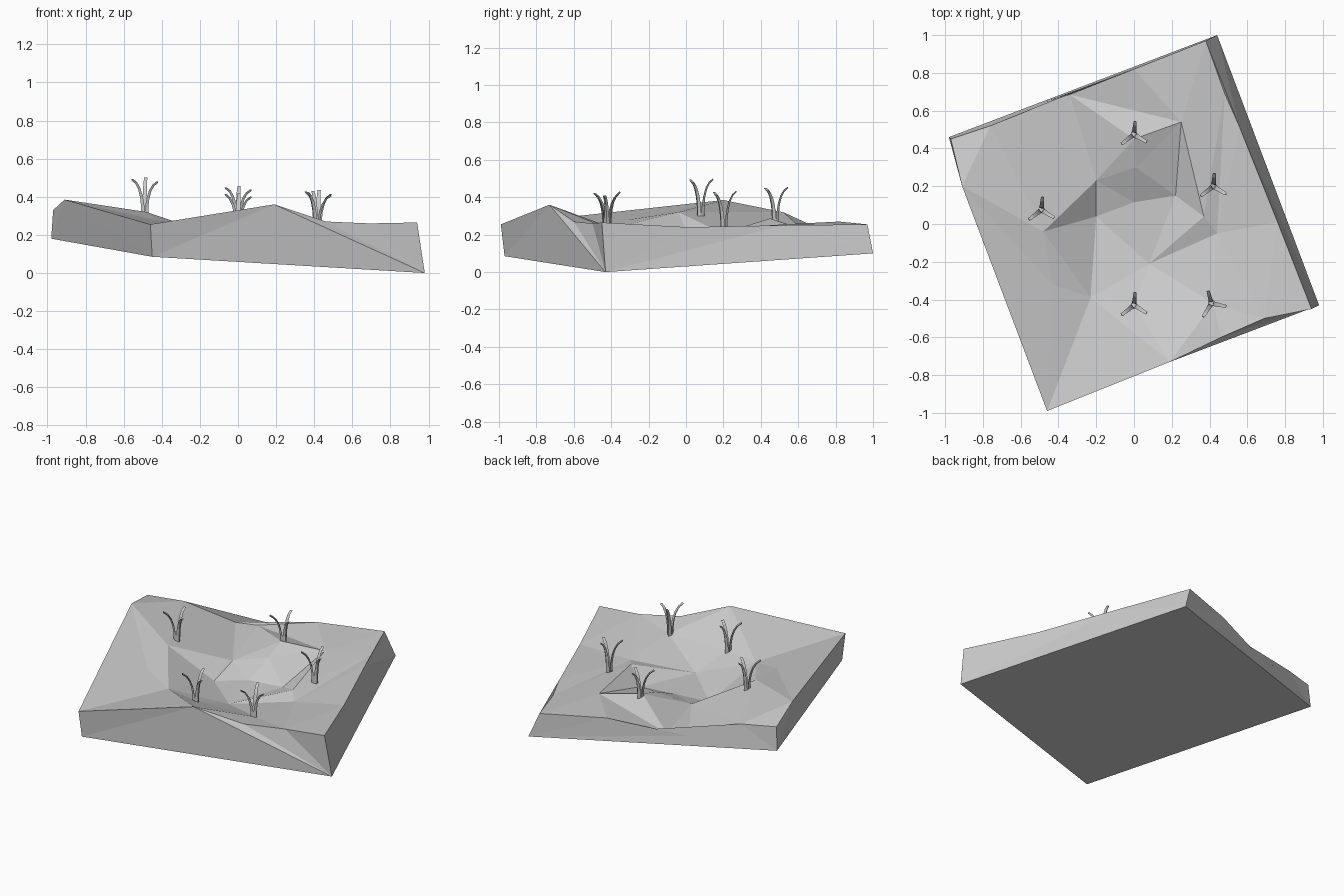
import bpy, bmesh, math
from mathutils import Vector
from mathutils.geometry import delaunay_2d_cdt

cube = bpy.data.objects.get("Cube")
if cube:
    bpy.data.objects.remove(cube, do_unlink=True)

# One plain grey for everything
grey = bpy.data.materials.new("light grey")
grey.use_nodes = True
grey.diffuse_color = (.6, .6, .6, 1)
grey.node_tree.nodes["Principled BSDF"].inputs["Base Color"].default_value = grey.diffuse_color


def finish(bm, name):
    bmesh.ops.recalc_face_normals(bm, faces=bm.faces)
    mesh = bpy.data.meshes.new(name)
    bm.to_mesh(mesh)
    bm.free()
    mesh.materials.append(grey)
    obj = bpy.data.objects.new(name, mesh)
    bpy.context.collection.objects.link(obj)
    return obj


# Underside corners and the uneven rim above them, counter-clockwise
base = [(-.45, -.97, .085), (.98, -.43, 0), (.44, 1, .1), (-.98, .46, .18)]
rim_sides = [
    [(-.46, -.99, .255), (.19, -.73, .36), (.46, -.6, .27), (.69, -.5, .26)],
    [(.94, -.45, .265), (.76, .01, .24), (.56, .51, .25)],
    [(.38, .97, .255), (0, .82, .27), (-.47, .645, .21), (-.76, .52, .32)],
    [(-.97, .45, .33), (-.91, .2, .385)],
]

# Named ground points inside the rim
points = {
    "shelf_top": (-.48, -.04, .32), "shelf_mid": (-.43, -.32, .278),
    "shelf_low": (-.23, -.39, .235),
    "pit_west": (-.2, .04, .13), "pit_north": (0, .115, .158),
    "pit_south": (.08, -.21, .15), "pit_east": (.22, .15, .16),
    "lip_east": (.37, .04, .225), "lip_north": (.25, .54, .256),
    "lip_back": (-.34, .685, .21),
    "mound_top": (0, .45, .287), "mound_foot": (.01, .3, .24),
    "slope_west": (-.2, .23, .19),
    "gully_front": (.44, -.05, .2), "gully_back": (.48, .69, .236),
    "flat_front": (.42, -.42, .236), "dip_front": (0, -.43, .23),
}
creases = [
    "shelf_top shelf_mid shelf_low shelf_top",
    "pit_west pit_north pit_south pit_west",
    "pit_north pit_east pit_south lip_east pit_east lip_north lip_east",
    "lip_back lip_north", "gully_front gully_back",
    "mound_top mound_foot slope_west", "mound_foot lip_north",
    "mound_foot pit_east",
]

# Ground block: triangulated top
rim = [p for side in rim_sides for p in side]
names = [None] * len(rim) + list(points)
coords = [Vector(p) for p in rim + list(points.values())]
edges = [(i, (i + 1) % len(rim)) for i in range(len(rim))]
for crease in creases:
    chain = [names.index(n) for n in crease.split()]
    edges += list(zip(chain, chain[1:]))
flat, _, tris, origins, _, _ = delaunay_2d_cdt([c.xy for c in coords], edges, [], 1, 1e-5)

bm = bmesh.new()
top, from_source = [], {}
for p, sources in zip(flat, origins):
    height = coords[sources[0]].z if sources else .23
    top.append(bm.verts.new((p.x, p.y, height)))
    for s in sources:
        from_source[s] = top[-1]
for tri in tris:
    bm.faces.new([top[i] for i in tri])

# Ground block: underside, and walls fanned to the highest rim point of each side
bottom = [bm.verts.new(p) for p in base]
bm.faces.new(bottom[::-1])
start = 0
for k, side in enumerate(rim_sides):
    upper = [from_source[(start + i) % len(rim)] for i in range(len(side) + 1)]
    left, right = bottom[k], bottom[(k + 1) % 4]
    peak = max(range(1, len(side)), key=lambda i: upper[i].co.z)
    bm.faces.new((left, right, upper[peak]))
    for i, (a, b) in enumerate(zip(upper, upper[1:])):
        bm.faces.new((left if i < peak else right, b, a))
    start += len(side)
finish(bm, "ground_block")


def add_blade(bm, origin, angle, reach, height):
    """A thin three-sided blade that arches outwards."""
    out = Vector((math.cos(angle), math.sin(angle), 0))
    side = Vector((-out.y, out.x, 0))
    steps, rings = 5, []
    for i in range(steps + 1):
        t = i / steps
        centre = origin + out * (.008 + reach * t ** 2)
        centre.z += height * math.sin(t * 1.35) - .015
        width = .014 * (1 - .4 * t)
        normal = out * (1 - .6 * t) - Vector((0, 0, .8 * t))
        rings.append([bm.verts.new(centre + offset) for offset in
                      (side * width, -side * width, normal * width * 1.1)])
    for a, b in zip(rings, rings[1:]):
        for j in range(3):
            k = (j + 1) % 3
            bm.faces.new((a[j], a[k], b[k], b[j]))
    bm.faces.new(rings[0])
    bm.faces.new(rings[-1])


# Grass tufts: position, turn in degrees, height
tufts = {
    "back": ((0, .475, .285), 0, .19),
    "left": ((.42, .2, .24), 0, .215),
    "right": ((-.49, .075, .31), 0, .21),
    "front": ((0, -.43, .235), 0, .205),
    "front_left": ((.41, -.42, .245), 20, .205),
}
for name, (spot, turn, height) in tufts.items():
    bm = bmesh.new()
    for degrees, reach, scale in ((85, .06, 1), (218, .075, .97), (328, .07, .9)):
        add_blade(bm, Vector(spot), math.radians(degrees + turn), reach, height * scale)
    finish(bm, "grass_tuft_" + name)
